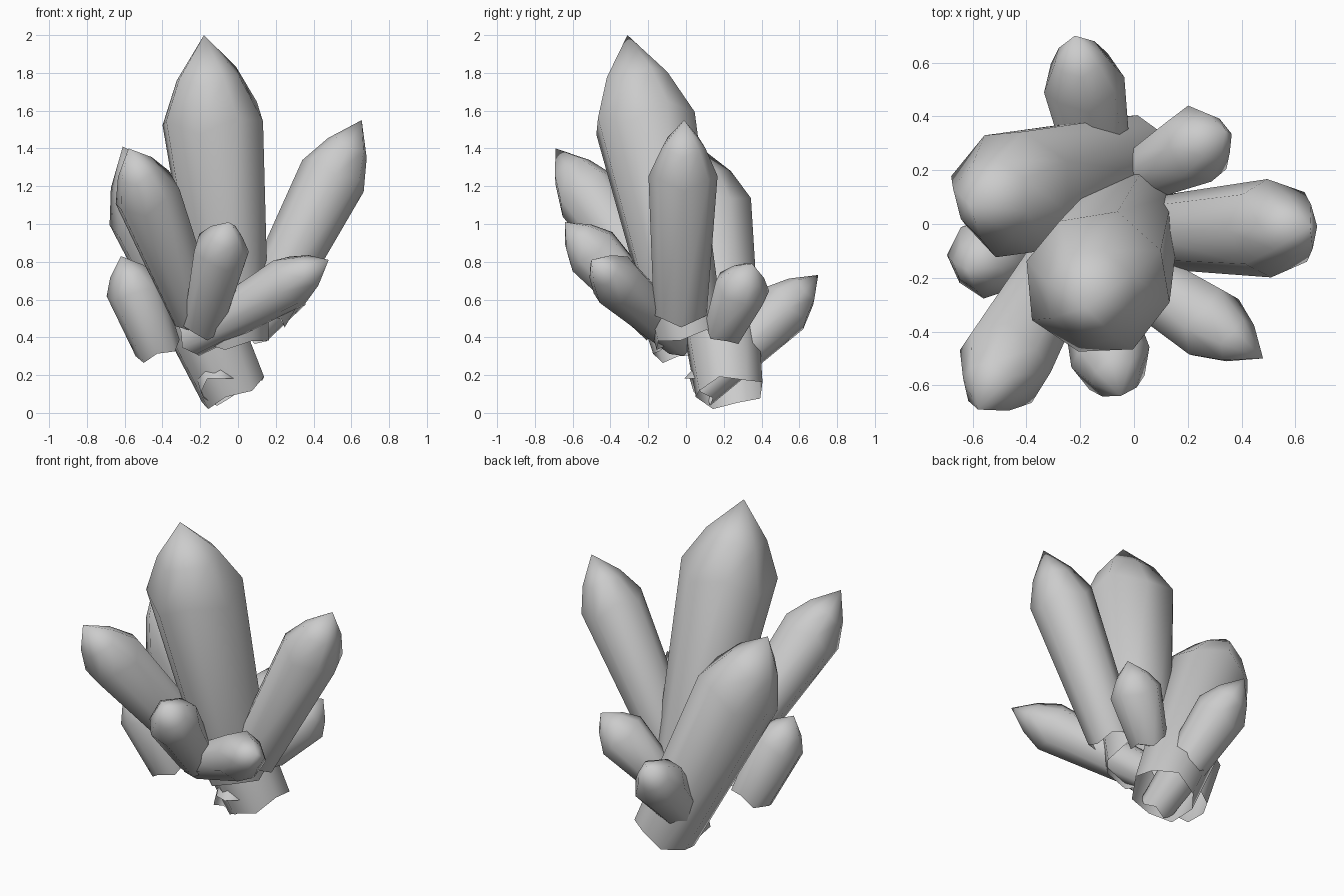
import bpy, bmesh, math
from mathutils import Vector

if "Cube" in bpy.data.objects:
    bpy.data.objects.remove(bpy.data.objects["Cube"])

SIDES = 8


def crystal(name, base, tip, r_base, r_top, turn=0.0, shoulder=0.73):
    """Open-bottomed shaft, widening upward, with a slightly rounded point."""
    base, tip = Vector(base), Vector(tip)
    axis = tip - base
    length = axis.length
    rot = axis.to_track_quat('Z', 'Y')
    bm = bmesh.new()

    def ring(height, radius, zigzag):
        verts = []
        for i in range(SIDES):
            a = 2 * math.pi * i / SIDES + math.radians(turn)
            z = height + (zigzag if i % 2 else -zigzag)
            p = Vector((radius * math.cos(a), radius * math.sin(a), z))
            verts.append(bm.verts.new(base + rot @ p))
        return verts

    tip_part = 1 - shoulder
    rings = [ring(0, r_base, 0.015),
             ring(length * shoulder, r_top, length * 0.02),
             ring(length * (shoulder + tip_part * 0.5), r_top * 0.63, length * 0.01)]
    point = bm.verts.new(tip)
    for i in range(SIDES):
        j = (i + 1) % SIDES
        for a, b in zip(rings, rings[1:]):
            bm.faces.new((a[i], a[j], b[j], b[i]))
        bm.faces.new((rings[-1][i], rings[-1][j], point))
    for f in bm.faces:
        f.smooth = True
    mesh = bpy.data.meshes.new(name)
    bm.to_mesh(mesh)
    bm.free()
    obj = bpy.data.objects.new(name, mesh)
    bpy.context.collection.objects.link(obj)


# Large central crystal
crystal("main_crystal", (-0.02, 0.02, 0.39), (-0.18, -0.31, 2.0), 0.19, 0.277, 10)

# Tall side crystals
crystal("right_crystal", (0.13, -0.03, 0.53), (0.655, -0.01, 1.55), 0.14, 0.183, 0)
crystal("front_left_crystal", (-0.23, -0.07, 0.52), (-0.58, -0.69, 1.40), 0.13, 0.178, 20)
crystal("back_left_crystal", (-0.02, 0.23, 0.11), (-0.61, 0.07, 1.41), 0.185, 0.245, 15)

# Short crystals around the foot
crystal("front_crystal", (-0.18, -0.14, 0.47), (-0.05, -0.64, 1.01), 0.11, 0.15, 0)
crystal("front_right_crystal", (-0.25, -0.03, 0.39), (0.48, -0.50, 0.81), 0.10, 0.145, 25)
crystal("left_crystal", (-0.42, -0.05, 0.33), (-0.62, -0.17, 0.83), 0.125, 0.15, 10, 0.66)
crystal("back_right_crystal", (0.06, 0.20, 0.44), (0.34, 0.35, 0.79), 0.11, 0.15, 30, 0.64)
crystal("back_crystal", (-0.10, 0.07, 0.12), (-0.22, 0.70, 0.73), 0.10, 0.152, 0)
